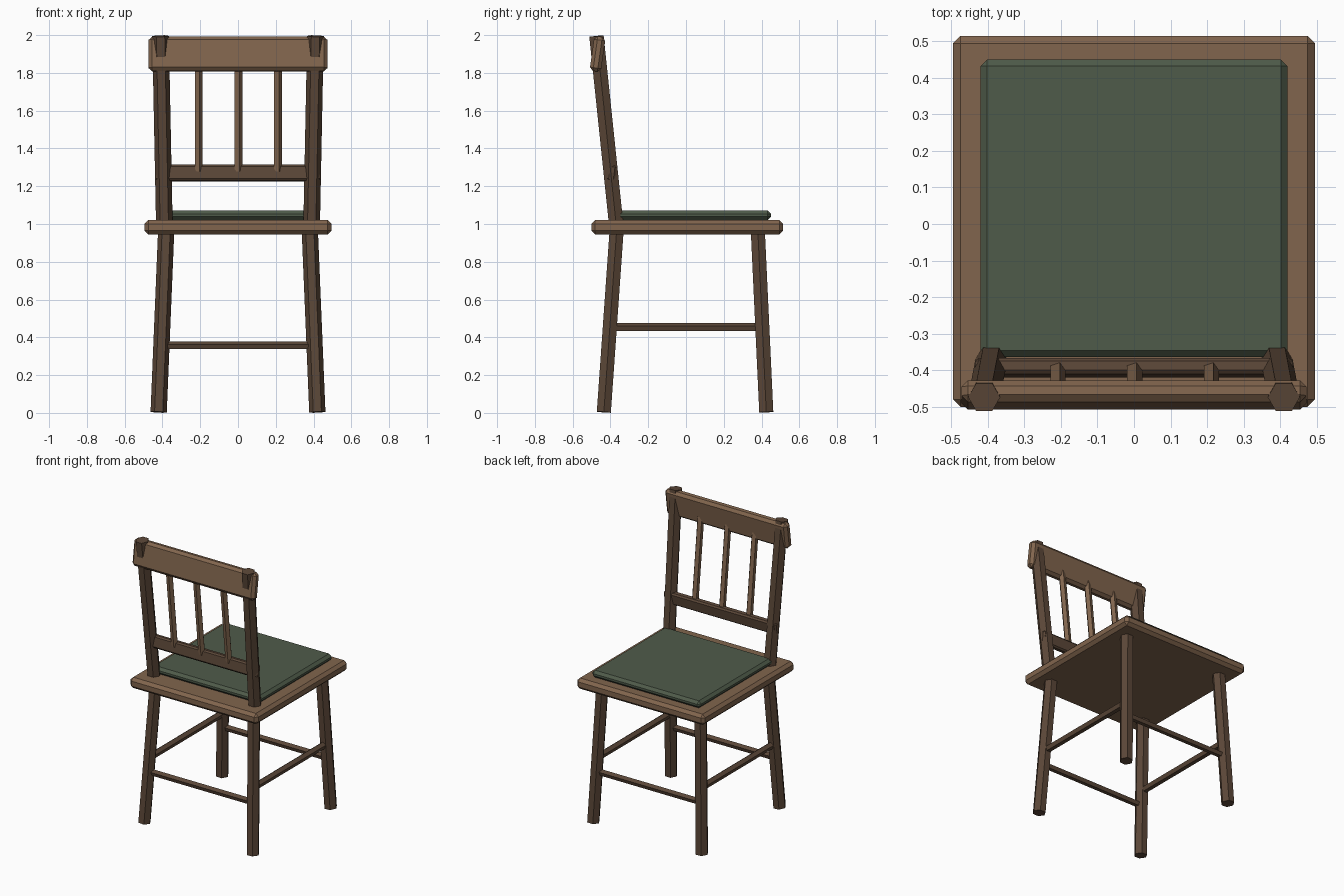
import bpy, bmesh, math
from mathutils import Vector, Matrix

old = bpy.data.objects.get("Cube")
if old:
    bpy.data.objects.remove(old, do_unlink=True)


def material(name, rgb):
    m = bpy.data.materials.new(name)
    m.use_nodes = True
    m.diffuse_color = (*rgb, 1)
    m.node_tree.nodes["Principled BSDF"].inputs["Base Color"].default_value = (*rgb, 1)
    return m


light_wood = material("light_wood", (0.22, 0.13, 0.075))
dark_wood = material("dark_wood", (0.105, 0.063, 0.039))
green_cloth = material("green_cloth", (0.078, 0.105, 0.068))


def finish(bm, name, mat):
    mesh = bpy.data.meshes.new(name)
    bm.to_mesh(mesh)
    bm.free()
    mesh.materials.append(mat)
    obj = bpy.data.objects.new(name, mesh)
    bpy.context.collection.objects.link(obj)
    return obj


def slab(name, size, centre, mat, bevel, tilt=0):
    """Box with chamfered edges, tilted about x."""
    bm = bmesh.new()
    bmesh.ops.create_cube(bm, size=1, matrix=Matrix.Diagonal((*size, 1)))
    bmesh.ops.bevel(bm, geom=bm.edges[:], offset=bevel, segments=1, affect='EDGES')
    bm.transform(Matrix.Translation(centre) @ Matrix.Rotation(math.radians(tilt), 4, 'X'))
    return finish(bm, name, mat)


def rod(name, start, end, radius, sides, mat, corner=Vector((1, 0, 0))):
    """Straight prism from start to end with one corner facing the given way."""
    start, end = Vector(start), Vector(end)
    axis = (end - start).normalized()
    u = (corner - axis * corner.dot(axis)).normalized()
    v = axis.cross(u)
    bm = bmesh.new()
    rings = []
    for p in (start, end):
        rings.append([bm.verts.new(p + radius * (u * math.cos(a) + v * math.sin(a)))
                      for a in (math.tau * i / sides for i in range(sides))])
    bm.faces.new(rings[0][::-1])
    bm.faces.new(rings[1])
    for i in range(sides):
        j = (i + 1) % sides
        bm.faces.new((rings[0][i], rings[0][j], rings[1][j], rings[1][i]))
    return finish(bm, name, mat)


# Seat and cushion
slab("seat", (0.99, 1.015, 0.075), (0, 0.007, 0.983), light_wood, 0.02)
slab("cushion", (0.84, 0.815, 0.05), (0, 0.043, 1.046), green_cloth, 0.018)

# Legs, back posts and side stretchers, mirrored left and right
for side, s in (("left", 1), ("right", -1)):
    rod(f"front_leg_{side}", (s * 0.42, -0.435, 0.004), (s * 0.38, -0.367, 0.97), 0.043, 6, dark_wood)
    rod(f"rear_leg_{side}", (s * 0.42, 0.425, 0.004), (s * 0.38, 0.38, 0.97), 0.043, 6, dark_wood)
    rod(f"back_post_{side}", (s * 0.39, -0.37, 1.0), (s * 0.41, -0.474, 1.995), 0.044, 6, dark_wood)
    rod(f"side_stretcher_{side}", (s * 0.4, -0.4, 0.453), (s * 0.4, 0.4, 0.453), 0.024, 5,
        dark_wood, Vector((0, 0, 1)))

# Front and rear stretchers
for name, y in (("front", -0.41), ("rear", 0.408)):
    rod(f"{name}_stretcher", (-0.4, y, 0.355), (0.4, y, 0.355), 0.022, 5, dark_wood, Vector((0, 0, 1)))

# Back rails and spindles
slab("top_rail", (0.945, 0.06, 0.185), (0, -0.468, 1.9), light_wood, 0.018, -8)
slab("lower_rail", (0.87, 0.045, 0.085), (0, -0.393, 1.27), dark_wood, 0.01, -8)
for i, x in enumerate((-0.21, 0, 0.21)):
    rod(f"spindle_{i + 1}", (x, -0.398, 1.28), (x, -0.462, 1.86), 0.023, 5, light_wood)
